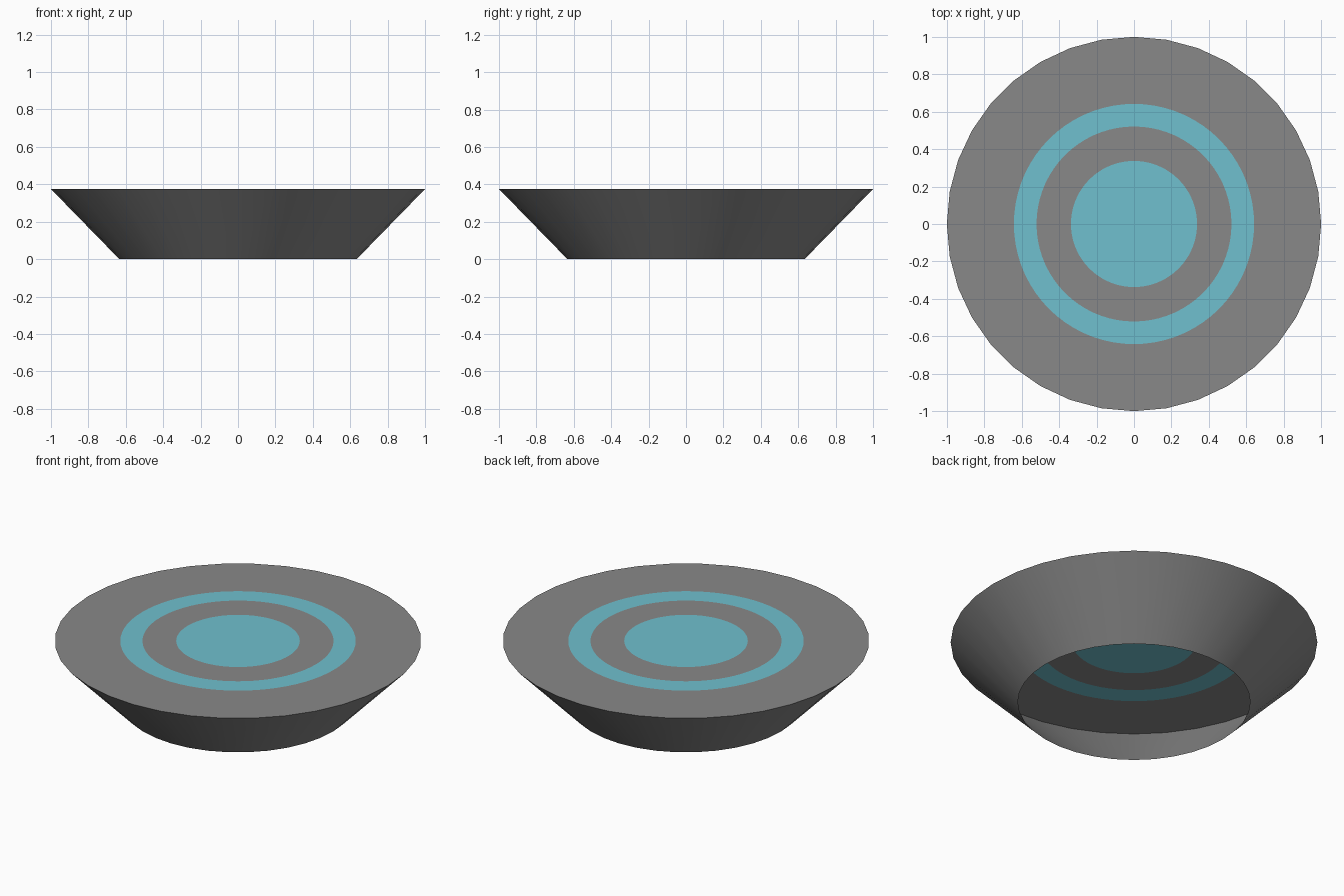
import bpy, bmesh, math

if "Cube" in bpy.data.objects:
    bpy.data.objects.remove(bpy.data.objects["Cube"])

SIDES = 36
TOP_Z, TOP_R, BASE_R = 0.375, 1.0, 0.634


def material(name, rgb):
    m = bpy.data.materials.new(name)
    m.diffuse_color = (*rgb, 1.0)
    m.use_nodes = True
    m.node_tree.nodes["Principled BSDF"].inputs["Base Color"].default_value = m.diffuse_color
    return m


grey = material("grey", (0.25, 0.25, 0.25))
aqua = material("aqua", (0.16, 0.53, 0.62))


def ring(bm, radius, z, sides):
    return [bm.verts.new((radius * math.cos(2 * math.pi * i / sides),
                          radius * math.sin(2 * math.pi * i / sides), z))
            for i in range(sides)]


def finish(bm, name, mats):
    mesh = bpy.data.meshes.new(name)
    bm.to_mesh(mesh)
    bm.free()
    obj = bpy.data.objects.new(name, mesh)
    bpy.context.collection.objects.link(obj)
    for m in mats:
        mesh.materials.append(m)
    return obj


# flared side wall, open underneath
bm = bmesh.new()
low = ring(bm, BASE_R, 0, SIDES)
high = ring(bm, TOP_R, TOP_Z, SIDES)
for i in range(SIDES):
    j = (i + 1) % SIDES
    bm.faces.new((low[i], low[j], high[j], high[i])).smooth = True
finish(bm, "side_wall", [grey])

# flat top with a painted ring and centre disc; painted circles are finer than the rim
bm = bmesh.new()
n = SIDES * 2
rim = ring(bm, TOP_R, TOP_Z, SIDES)
circles = [ring(bm, r, TOP_Z, n) for r in (0.642, 0.521, 0.337)]
c = circles[0]
for i in range(SIDES):
    bm.faces.new((rim[i], rim[(i + 1) % SIDES],
                  c[(2 * i + 2) % n], c[2 * i + 1], c[2 * i]))
for outer, inner, colour in ((circles[0], circles[1], 1), (circles[1], circles[2], 0)):
    for i in range(n):
        j = (i + 1) % n
        bm.faces.new((outer[i], outer[j], inner[j], inner[i])).material_index = colour
bm.faces.new(circles[2]).material_index = 1
finish(bm, "top_plate", [grey, aqua])
